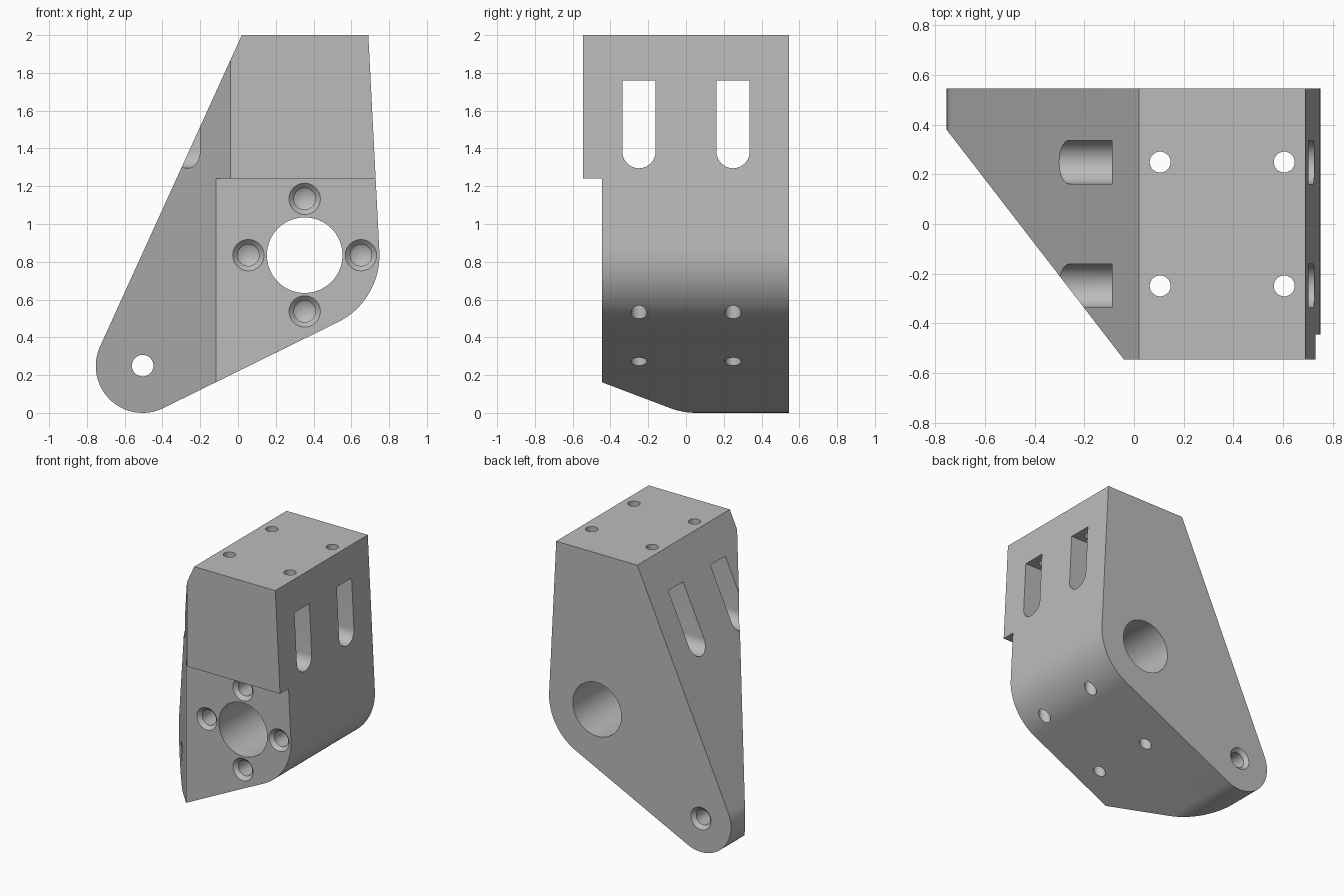
import bpy, bmesh, math
from mathutils import Vector

if "Cube" in bpy.data.objects:
    bpy.data.objects.remove(bpy.data.objects["Cube"])

grey = bpy.data.materials.new("plain grey")
grey.diffuse_color = (0.5, 0.5, 0.5, 1)
grey.use_nodes = True
grey.node_tree.nodes["Principled BSDF"].inputs["Base Color"].default_value = grey.diffuse_color


def make(name, bm):
    bmesh.ops.recalc_face_normals(bm, faces=bm.faces[:])
    me = bpy.data.meshes.new(name)
    bm.to_mesh(me)
    bm.free()
    me.materials.append(grey)
    ob = bpy.data.objects.new(name, me)
    bpy.context.collection.objects.link(ob)
    return ob


def prism(name, pts, push):
    """Extrude a closed 3D outline along a vector."""
    bm = bmesh.new()
    face = bm.faces.new([bm.verts.new(p) for p in pts])
    ext = bmesh.ops.extrude_face_region(bm, geom=[face])
    moved = [v for v in ext["geom"] if isinstance(v, bmesh.types.BMVert)]
    bmesh.ops.translate(bm, verts=moved, vec=Vector(push))
    return make(name, bm)


def lathe(name, origin, axis, profile, n=48):
    """Turned cutter: profile lists (distance along axis, radius)."""
    bm = bmesh.new()
    q = Vector(axis).to_track_quat('Z', 'Y')
    rings = []
    for h, r in profile:
        angles = [math.tau * i / n for i in range(n)] if r else [0]
        rings.append([bm.verts.new(Vector(origin) + q @ Vector(
            (r * math.cos(a), r * math.sin(a), h))) for a in angles])
    for a, b in zip(rings, rings[1:]):
        for i in range(n):
            j = (i + 1) % n
            bm.faces.new((a[i], a[j], b[0]) if len(b) == 1
                         else (a[i], a[j], b[j], b[i]))
    for ring in (rings[0], rings[-1]):
        if len(ring) > 1:
            bm.faces.new(ring)
    return make(name, bm)


def arc(c, r, a0, a1, n):
    return [(c[0] + r * math.cos(a0 + (a1 - a0) * i / n),
             c[1] + r * math.sin(a0 + (a1 - a0) * i / n)) for i in range(n + 1)]


def tangent(p, c, r, side):
    dx, dz = p[0] - c[0], p[1] - c[1]
    return math.atan2(dz, dx) + side * math.acos(r / math.hypot(dx, dz))


# Side outline: flat top, large lower right round, small lower left round
big, R = (0.353, 0.835), 0.396
small, r = (-0.505, 0.248), 0.248
top_l, top_r = (0.02, 2.0), (0.69, 2.0)
dx, dz = big[0] - small[0], big[1] - small[1]
under = (math.atan2(dz, dx) - math.asin((R - r) / math.hypot(dx, dz))
         - math.pi / 2)
outline = [top_l, top_r]
outline += arc(big, R, tangent(top_r, big, R, -1), under, 24)
outline += arc(small, r, under, tangent(top_l, small, r, 1) - math.tau, 40)
body = prism("bracket_body", [(x, -0.545, z) for x, z in outline], (0, 1.09, 0))

cutters = []
# Diagonal front left corner
cutters.append(prism("corner_cutter", [(-1.136, 0.875, -1), (0.114, -0.745, -1),
                                       (-1.136, -0.745, -1)], (0, 0, 4)))
# Recessed lower front
cutters.append(prism("step_cutter", [(-2, -1, -1), (2, -1, -1),
                                     (2, -0.445, -1), (-2, -0.445, -1)],
                     (0, 0, 2.24)))
# Main bore
cutters.append(lathe("bore_cutter", (big[0], -1, big[1]), (0, 1, 0),
                     [(0, 0.2), (2, 0.2)], 64))
# Blind chamfered bolt holes around the bore
for k in range(4):
    a = k * math.pi / 2
    cutters.append(lathe("bolt_cutter", (big[0] + 0.298 * math.cos(a), -0.445,
                                         big[1] + 0.298 * math.sin(a)), (0, 1, 0),
                         [(-0.03, 0.113), (0.026, 0.057), (0.4, 0.057),
                          (0.433, 0)]))
# Pivot hole with chamfer on the back
cutters.append(lathe("pivot_cutter", (-0.505, 0.545, 0.25), (0, -1, 0),
                     [(-0.03, 0.113), (0.026, 0.057), (1.5, 0.057)]))
for y in (-0.249, 0.249):
    # Slots running left to right, round at the bottom
    slot = [(y + 0.0875, 1.76), (y - 0.0875, 1.76)]
    slot += arc((y, 1.3825), 0.0875, math.pi, math.tau, 20)
    cutters.append(prism("slot_cutter", [(-1, a, b) for a, b in slot], (2, 0, 0)))
    # Vertical through holes
    for x in (0.105, 0.604):
        cutters.append(lathe("vertical_cutter", (x, y, -0.5), (0, 0, 1),
                             [(0, 0.042), (3, 0.042)], 32))

bpy.context.view_layer.objects.active = body
body.select_set(True)
for c in cutters:
    m = body.modifiers.new("cut", 'BOOLEAN')
    m.operation, m.solver, m.object = 'DIFFERENCE', 'EXACT', c
    bpy.ops.object.modifier_apply(modifier=m.name)
    bpy.data.objects.remove(c, do_unlink=True)
bpy.ops.object.shade_smooth_by_angle(angle=math.radians(25))
